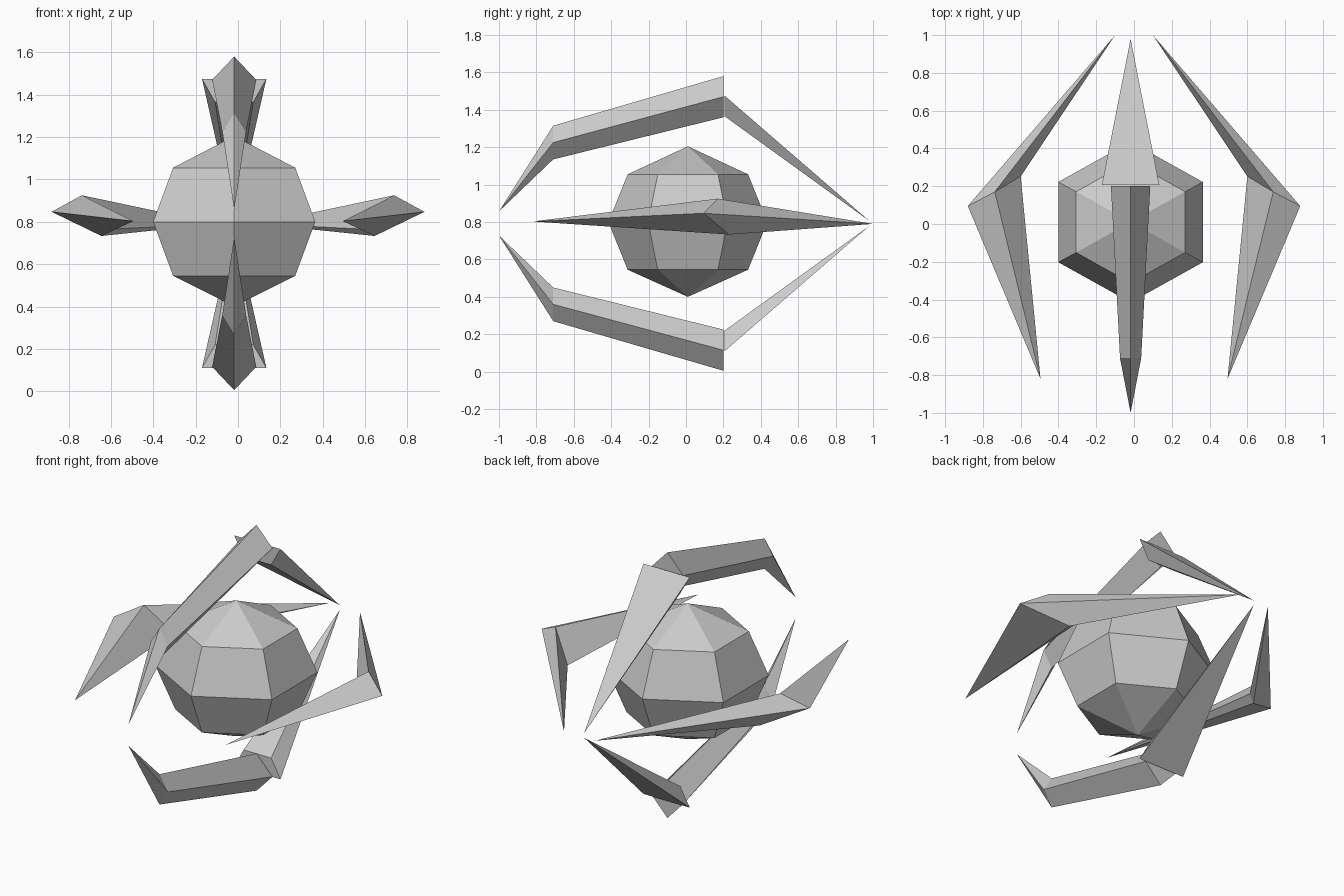
import bpy, bmesh
from math import sin, cos, pi

if "Cube" in bpy.data.objects:
    bpy.data.objects.remove(bpy.data.objects["Cube"])

CX = -0.018      # centre line of core and vertical arms
MID = 0.7925     # height of the mirror plane for the arms


def loft(name, sections):
    """Skin a list of sections; a one-point section is a tip."""
    bm = bmesh.new()
    rings = [[bm.verts.new(p) for p in s] for s in sections]
    for a, b in zip(rings, rings[1:]):
        n = max(len(a), len(b))
        for i in range(n):
            quad = [a[i % len(a)], a[(i + 1) % len(a)],
                    b[(i + 1) % len(b)], b[i % len(b)]]
            bm.faces.new(list(dict.fromkeys(quad)))
    for end in (rings[0], rings[-1]):
        if len(end) > 2:
            bm.faces.new(end)
    bmesh.ops.recalc_face_normals(bm, faces=bm.faces)
    me = bpy.data.meshes.new(name)
    bm.to_mesh(me)
    bm.free()
    ob = bpy.data.objects.new(name, me)
    bpy.context.collection.objects.link(ob)
    return ob


def hexagon(rx, ry, z):
    return [(CX + rx * cos(pi / 6 + i * pi / 3), 0.01 + ry * sin(pi / 6 + i * pi / 3), z)
            for i in range(6)]


def diamond(y, z, w, h):
    return [(CX + w, y, z), (CX, y, z + h), (CX - w, y, z), (CX, y, z - h)]


def flip_z(sections):
    return [[(x, y, 2 * MID - z) for x, y, z in s] for s in sections]


def flip_x(sections):
    return [[(-x, y, z) for x, y, z in s] for s in sections]


# Faceted core
loft("core", [[(CX, 0.01, 0.4)], hexagon(0.333, 0.322, 0.545), hexagon(0.442, 0.425, 0.8),
              hexagon(0.333, 0.322, 1.055), [(CX, 0.01, 1.205)]])

# Upper and lower arms: bent diamond bar with a pointed front
bar = [[(CX, -1.0, 0.857)], diamond(-0.71, 1.225, 0.056, 0.09), diamond(0.2, 1.47, 0.104, 0.11)]
loft("upper_arm", bar)
loft("lower_arm", flip_z(bar))

# Rear blades: trapezoid base tapering to a point
blade = [[(CX - 0.152, 0.207, 1.475), (CX + 0.152, 0.207, 1.475),
          (CX + 0.09, 0.207, 1.365), (CX - 0.09, 0.207, 1.365)],
         [(CX, 0.98, 0.806)]]
loft("upper_blade", blade)
loft("lower_blade", flip_z(blade))

# Side arms: two spikes joined at a four-sided elbow
side = [[(0.495, -0.82, 0.803)],
        [(0.88, 0.095, 0.847), (0.737, 0.17, 0.925), (0.60, 0.252, 0.765), (0.645, 0.23, 0.733)],
        [(0.1, 1.0, 0.79)]]
loft("right_side_arm", side)
loft("left_side_arm", flip_x(side))
